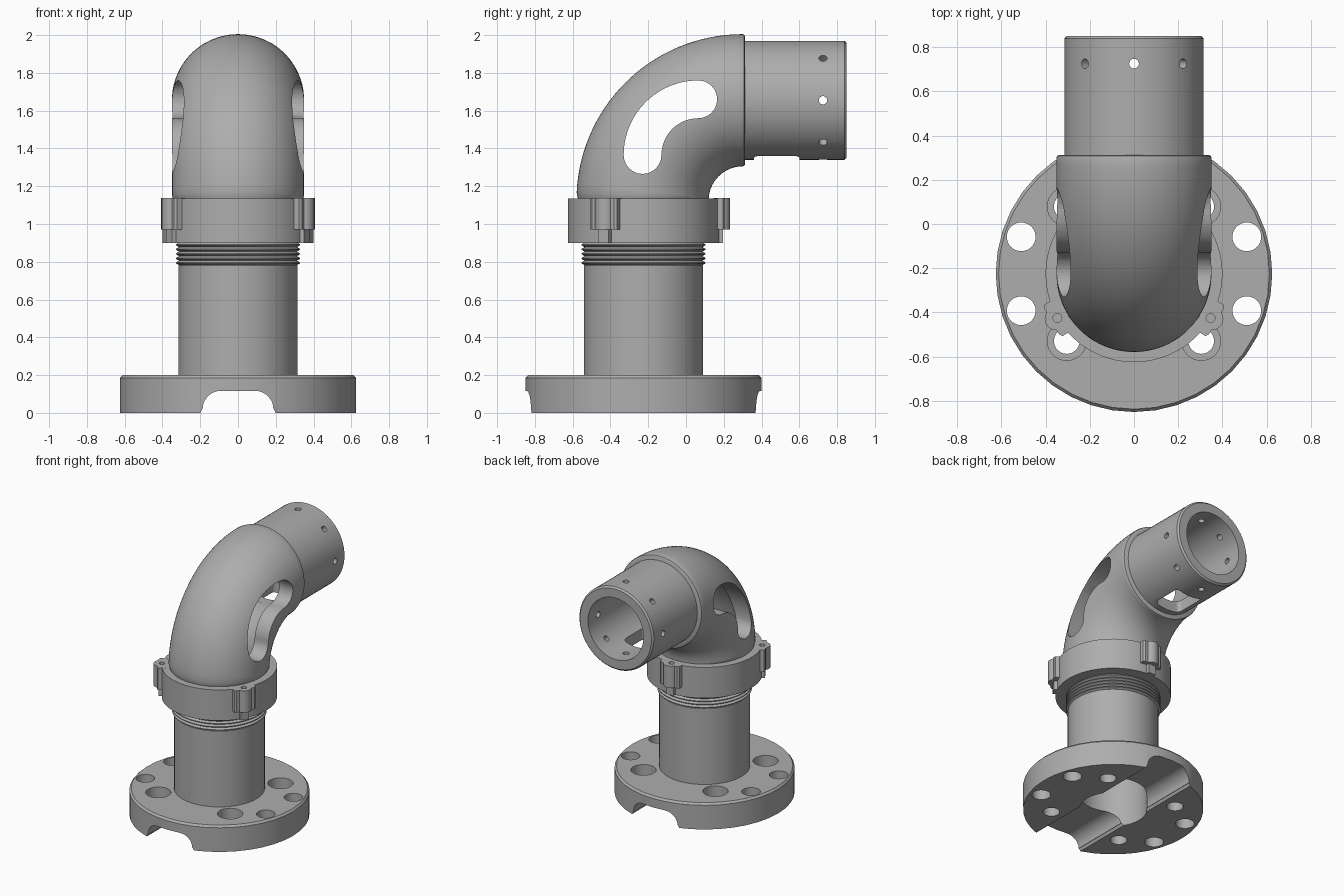
import bpy, bmesh
from math import sin, cos, pi, radians
from mathutils import Matrix, Vector

cube = bpy.data.objects.get("Cube")
if cube:
    bpy.data.objects.remove(cube, do_unlink=True)

X, Y, Z = Vector((1, 0, 0)), Vector((0, 1, 0)), Vector((0, 0, 1))
AXIS = Vector((0, -0.225, 0))      # centre line of the standing pipe
BORE = 0.235
OUT_Z = 1.655                      # height of the outlet centre line

grey = bpy.data.materials.new("plain grey")
grey.use_nodes = True
colour = (0.42, 0.42, 0.42, 1)
grey.diffuse_color = colour
grey.node_tree.nodes["Principled BSDF"].inputs["Base Color"].default_value = colour


def finish(name, bm):
    bmesh.ops.recalc_face_normals(bm, faces=bm.faces)
    mesh = bpy.data.meshes.new(name)
    bm.to_mesh(mesh)
    bm.free()
    mesh.materials.append(grey)
    ob = bpy.data.objects.new(name, mesh)
    bpy.context.collection.objects.link(ob)
    return ob


def loft(name, rings, n=64):
    """Closed tube through rings given as (centre, u, v, radius)."""
    bm = bmesh.new()
    loops = [[bm.verts.new(c + r * (cos(2 * pi * i / n) * u + sin(2 * pi * i / n) * v))
              for i in range(n)] for c, u, v, r in rings]
    for a, b in zip(loops, loops[1:] + loops[:1]):
        for i in range(n):
            j = (i + 1) % n
            bm.faces.new((a[i], a[j], b[j], b[i]))
    return finish(name, bm)


def lathe(name, profile, n=64):
    return loft(name, [(AXIS + Z * z, X, Y, r) for r, z in profile], n)


def prism(name, pts, u, v, w, origin, start, end):
    """Outline in the u, v plane pushed along w from start to end."""
    bm = bmesh.new()
    low, high = ([bm.verts.new(origin + u * a + v * b + w * d) for a, b in pts]
                 for d in (start, end))
    bm.faces.new(low)
    bm.faces.new(high)
    for i in range(len(pts)):
        j = (i + 1) % len(pts)
        bm.faces.new((low[i], low[j], high[j], high[i]))
    return finish(name, bm)


def arc(cx, cy, r, a0, a1, n=12):
    return [(cx + r * cos(radians(a0 + (a1 - a0) * i / n)),
             cy + r * sin(radians(a0 + (a1 - a0) * i / n))) for i in range(n + 1)]


def circle(r, n=32):
    return arc(0, 0, r, 0, 360, n)[:-1]


def cut(ob, cutters):
    bpy.context.view_layer.objects.active = ob
    for c in cutters:
        mod = ob.modifiers.new("cut", 'BOOLEAN')
        mod.operation, mod.solver, mod.object = 'DIFFERENCE', 'EXACT', c
        bpy.ops.object.modifier_apply(modifier=mod.name)
        bpy.data.objects.remove(c, do_unlink=True)


def drill(r, at, z0, z1):
    return prism("drill", circle(r), X, Y, Z, at, z0, z1)


parts = []

# Base flange with cable channel, bolt holes and counterbored holes
flange = lathe("base_flange", [(BORE, 0), (0.625, 0), (0.625, 0.185),
                               (0.612, 0.2), (BORE, 0.2)], 40)
half = [(0.2, -0.05), (0.2, 0), (0.19, 0.02)] + arc(0.09, 0.02, 0.097, 0, 90)
channel = half + [(-x, z) for x, z in reversed(half)]
cutters = [prism("channel", channel, X, Z, Y, AXIS, -1, 1)]
for sx in (-1, 1):
    for sy in (-1, 1):
        cutters.append(drill(0.065, AXIS + Vector((0.51 * sx, 0.167 * sy, 0)), -0.1, 0.3))
        bolt = AXIS + Vector((0.304 * sx, 0.304 * sy, 0))
        cutters.append(drill(0.058, bolt, -0.1, 0.15))
        cutters.append(drill(0.088, bolt, 0.09, 0.3))
cut(flange, cutters)
parts.append(flange)

# Column with threaded top
profile = [(BORE, 0.2), (0.315, 0.2), (0.315, 0.78)]
pitch = 0.024
for i in range(5):
    z = 0.782 + pitch * i
    profile += [(0.312, z), (0.328, z + 0.4 * pitch), (0.328, z + 0.6 * pitch)]
profile += [(0.312, 0.905), (BORE, 0.905)]
parts.append(lathe("threaded_column", profile))

# Collar and its three lugs, each with a pin hole
collar = lathe("collar", [(BORE, 0.9), (0.4, 0.9), (0.4, 1.135), (BORE, 1.135)])
pins = []
for k in range(3):
    a = radians(90 + 120 * k)
    out, side = Vector((cos(a), sin(a), 0)), Vector((-sin(a), cos(a), 0))
    pin_at = AXIS + out * 0.4
    wing = [(0.082, -0.03), (0.082, 0.02), (0.068, 0.03)]
    outline = wing + arc(0, 0.005, 0.053, 28, 152) + [(-s, r) for s, r in reversed(wing)]
    lug = prism("collar_lug", outline, side, out, Z, pin_at, 0.97, 1.137)
    cut(lug, [drill(0.02, pin_at, 1.03, 1.3)])
    rib = prism("lug_rib", [(0.035, -0.02), (0.03, 0.022), (-0.03, 0.022), (-0.035, -0.02)],
                side, out, Z, pin_at, 0.9, 0.98)
    pins.append(drill(0.02, pin_at, 1.03, 1.3))
    parts += [lug, rib]
cut(collar, pins)
parts.append(collar)

# Elbow: quarter bend with a rounded rim and a curved window through both sides
BEND, PIVOT = 0.53, Vector((0, 0.3, 1.125))


def bend_ring(deg, r, ahead=0):
    a = radians(deg)
    radial, along = Vector((0, -cos(a), sin(a))), Vector((0, sin(a), cos(a)))
    return (PIVOT + radial * BEND + along * ahead, X, radial, r)


steps = [90 * i / 32 for i in range(33)]
rings = [bend_ring(0, 0.34)] + [bend_ring(1.5, 0.346)]
rings += [bend_ring(d, 0.35) for d in steps[1:]]
rings += [bend_ring(90, 0.347, 0.008), bend_ring(90, 0.338, 0.013), bend_ring(90, BORE, 0.013)]
rings += [bend_ring(d, BORE) for d in reversed(steps)]
elbow = loft("elbow", rings, 80)
cy, cz, mid, w = 0.065, 1.365, 0.295, 0.1
window = (arc(cy, cz, mid + w, 180, 90, 20) + arc(cy, cz + mid, w, 90, -90)[1:]
          + arc(cy, cz, mid - w, 90, 180, 16)[1:] + arc(cy - mid, cz, w, 0, -180)[1:-1])
cut(elbow, [prism("window", window, Y, Z, X, Vector(), -0.6, 0.6)])
parts.append(elbow)

# Outlet pipe with eight screw holes and a slot underneath
centre = Z * OUT_Z
outlet = loft("outlet_pipe", [(centre + Y * y, X, Z, r) for r, y in
                              [(BORE, 0.29), (0.315, 0.29), (0.315, 0.838),
                               (0.303, 0.85), (BORE, 0.85)]])
cutters = []
for k in range(4):
    a = radians(45 * k)
    d, side = Vector((cos(a), 0, sin(a))), Vector((-sin(a), 0, cos(a)))
    cutters.append(prism("screw", circle(0.022, 20), Y, side, d,
                         centre + Y * 0.725, -0.5, 0.5))
slot = arc(0.08, 0.57, 0.03, 0, 90, 6) + arc(-0.08, 0.57, 0.03, 90, 180, 6)
slot += arc(-0.08, 0.39, 0.03, 180, 270, 6) + arc(0.08, 0.39, 0.03, 270, 360, 6)
cutters.append(prism("slot", slot, X, Y, Z, Vector(), 1.2, 1.55))
cut(outlet, cutters)
parts.append(outlet)

# Smooth shading with sharp edges kept
bpy.ops.object.select_all(action='DESELECT')
for ob in parts:
    ob.select_set(True)
bpy.context.view_layer.objects.active = parts[0]
bpy.ops.object.shade_smooth_by_angle(angle=radians(30))
